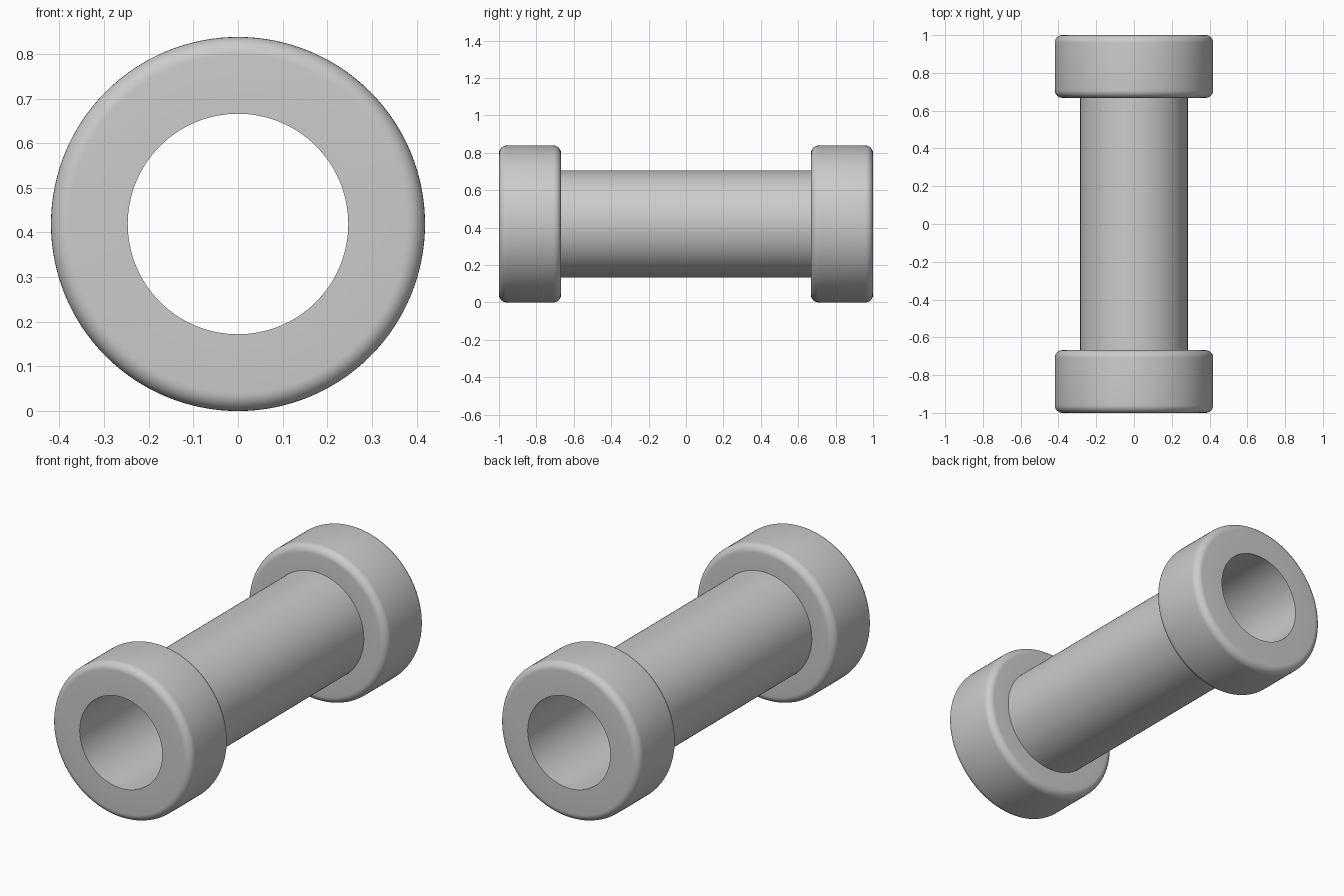
import bpy, bmesh
from math import sin, cos, pi, radians

if "Cube" in bpy.data.objects:
    bpy.data.objects.remove(bpy.data.objects["Cube"])

R_OUT, R_TUBE, R_BORE = 0.419, 0.285, 0.247
Y_END, Y_COLLAR, FILLET = 1.0, 0.668, 0.04
SIDES, STEPS = 128, 8


def fillet(r, y, start):
    """Quarter-round corner points (radius, y) around a centre."""
    angles = [start + i * pi / 2 / STEPS for i in range(STEPS + 1)]
    return [(r + FILLET * cos(a), y + FILLET * sin(a)) for a in angles]


# Half profile from the tube out over the rounded collar to the bore
half = [(R_TUBE, Y_COLLAR)]
half += fillet(R_OUT - FILLET, Y_COLLAR + FILLET, -pi / 2)
half += fillet(R_OUT - FILLET, Y_END - FILLET, 0)
half += [(R_BORE, Y_END)]
profile = half + [(r, -y) for r, y in reversed(half)]

# Hollow collared tube: closed profile revolved about the y axis
bm = bmesh.new()
rings = []
for i in range(SIDES):
    a = 2 * pi * i / SIDES
    rings.append([bm.verts.new((r * sin(a), y, R_OUT - r * cos(a))) for r, y in profile])
n = len(profile)
for i in range(SIDES):
    p, q = rings[i], rings[(i + 1) % SIDES]
    for j in range(n):
        k = (j + 1) % n
        bm.faces.new((p[j], p[k], q[k], q[j]))
bmesh.ops.recalc_face_normals(bm, faces=bm.faces)
mesh = bpy.data.meshes.new("collared_tube")
bm.to_mesh(mesh)
bm.free()

tube = bpy.data.objects.new("collared_tube", mesh)
bpy.context.collection.objects.link(tube)
bpy.context.view_layer.objects.active = tube
tube.select_set(True)
bpy.ops.object.shade_smooth_by_angle(angle=radians(30))
